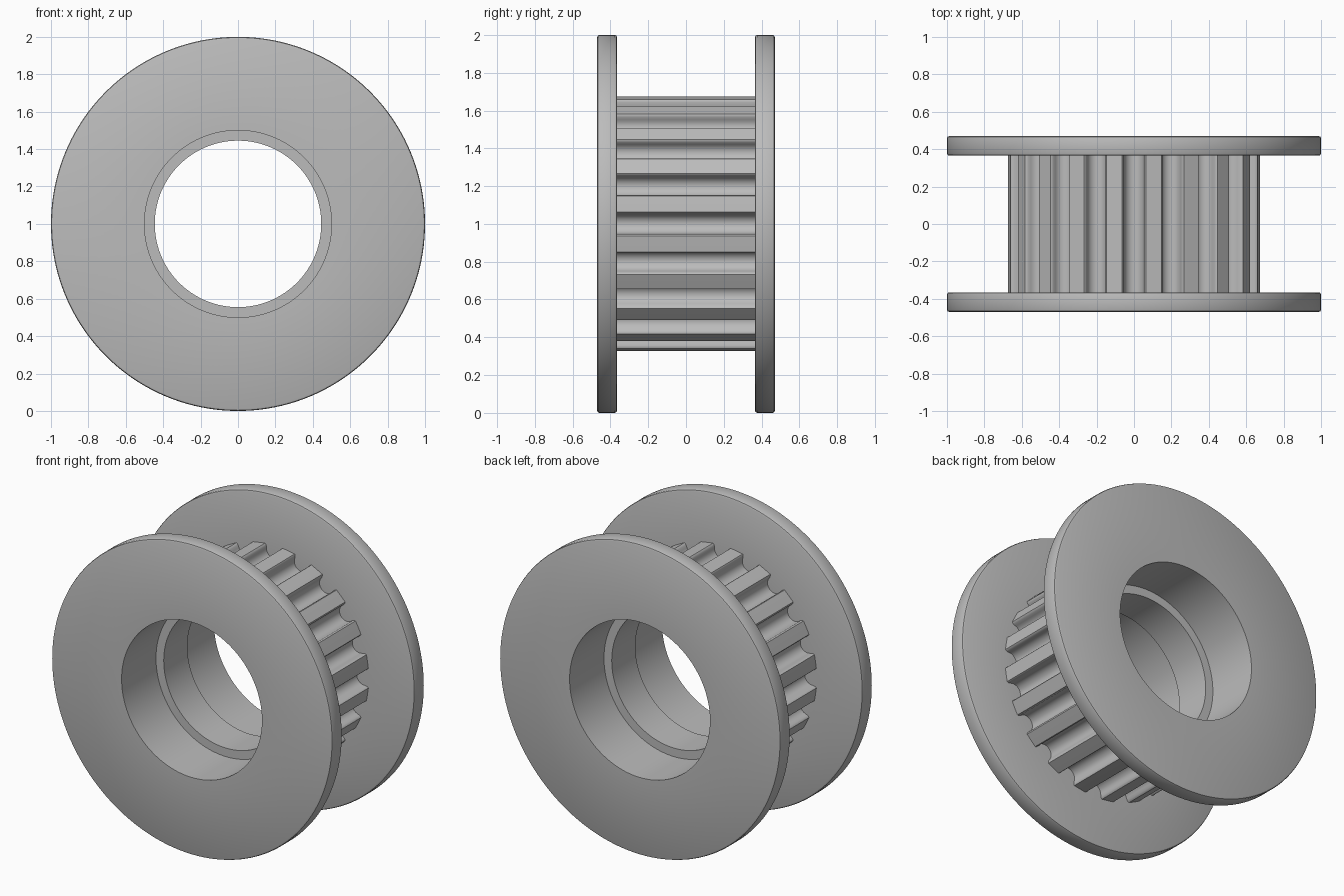
import bpy, bmesh
from math import sin, cos, pi, hypot, atan2

cube = bpy.data.objects.get("Cube")
if cube:
    bpy.data.objects.remove(cube, do_unlink=True)

TEETH = 20
SEGMENTS = 160
FACE, INNER = 0.47, 0.365      # outer and inner face of each flange
BORE, LIP = 0.5, 0.445         # bearing seat and retaining lip radii
TIP, ROOT = 0.675, 0.59        # tooth tip and groove bottom radii

grey = bpy.data.materials.new("machined grey")
grey.use_nodes = True
grey.diffuse_color = (0.5, 0.5, 0.5, 1)
grey.node_tree.nodes["Principled BSDF"].inputs["Base Color"].default_value = (0.5, 0.5, 0.5, 1)


def skin(name, rings):
    """Join a closed loop of point rows with quads."""
    bm = bmesh.new()
    rows = [[bm.verts.new(p) for p in ring] for ring in rings]
    for a, b in zip(rows, rows[1:] + rows[:1]):
        for j in range(len(a) - 1):
            bm.faces.new((a[j], a[j + 1], b[j + 1], b[j]))
    mesh = bpy.data.meshes.new(name)
    bm.to_mesh(mesh)
    bm.free()
    mesh.materials.append(grey)
    obj = bpy.data.objects.new(name, mesh)
    bpy.context.collection.objects.link(obj)
    bpy.ops.object.select_all(action='DESELECT')
    obj.select_set(True)
    bpy.context.view_layer.objects.active = obj
    bpy.ops.object.shade_smooth_by_angle(angle=pi / 6)


def lathe(name, profile):
    """Turn a (radius, y) profile around the wheel axis."""
    angles = [2 * pi * i / SEGMENTS for i in range(SEGMENTS)]
    skin(name, [[(r * cos(a), y, 1 + r * sin(a)) for r, y in profile] for a in angles])


# Flanges with softened rims
soft = 0.012
front = [(BORE, -FACE), (1 - soft, -FACE), (1 - soft * 0.3, -FACE + soft * 0.3),
         (1, -FACE + soft), (1, -INNER - soft), (1 - soft * 0.3, -INNER - soft * 0.3),
         (1 - soft, -INNER), (ROOT - 0.01, -INNER)]
lathe("front_flange", front)
lathe("back_flange", [(r, -y) for r, y in reversed(front)])

# Stepped bore: a bearing seat on each side of a central lip
lathe("bearing_bore", [(BORE, FACE), (BORE, 0.12), (LIP, 0.12),
                       (LIP, -0.12), (BORE, -0.12), (BORE, -FACE)])

# One groove in (radial, tangential) form: rounded corner, round bottom, rounded corner
groove_r = 0.053
corner = [(0.673, 0.063), (0.668, 0.058), (0.659, 0.054)]
groove = [(u, -v) for u, v in corner]
groove += [(ROOT + groove_r * (1 - sin(pi * i / 12)), -groove_r * cos(pi * i / 12))
           for i in range(13)]
groove += corner[::-1]
groove.append((TIP * cos(pi / TEETH), TIP * sin(pi / TEETH)))

# Toothed drum: the groove repeated around the axis
outline = []
for k in range(TEETH):
    for u, v in groove:
        r, a = hypot(u, v), atan2(v, u) + 2 * pi * k / TEETH
        outline.append((r * cos(a), 1 + r * sin(a)))
skin("toothed_drum", [[(x, -INNER, z), (x, INNER, z)] for x, z in outline])
